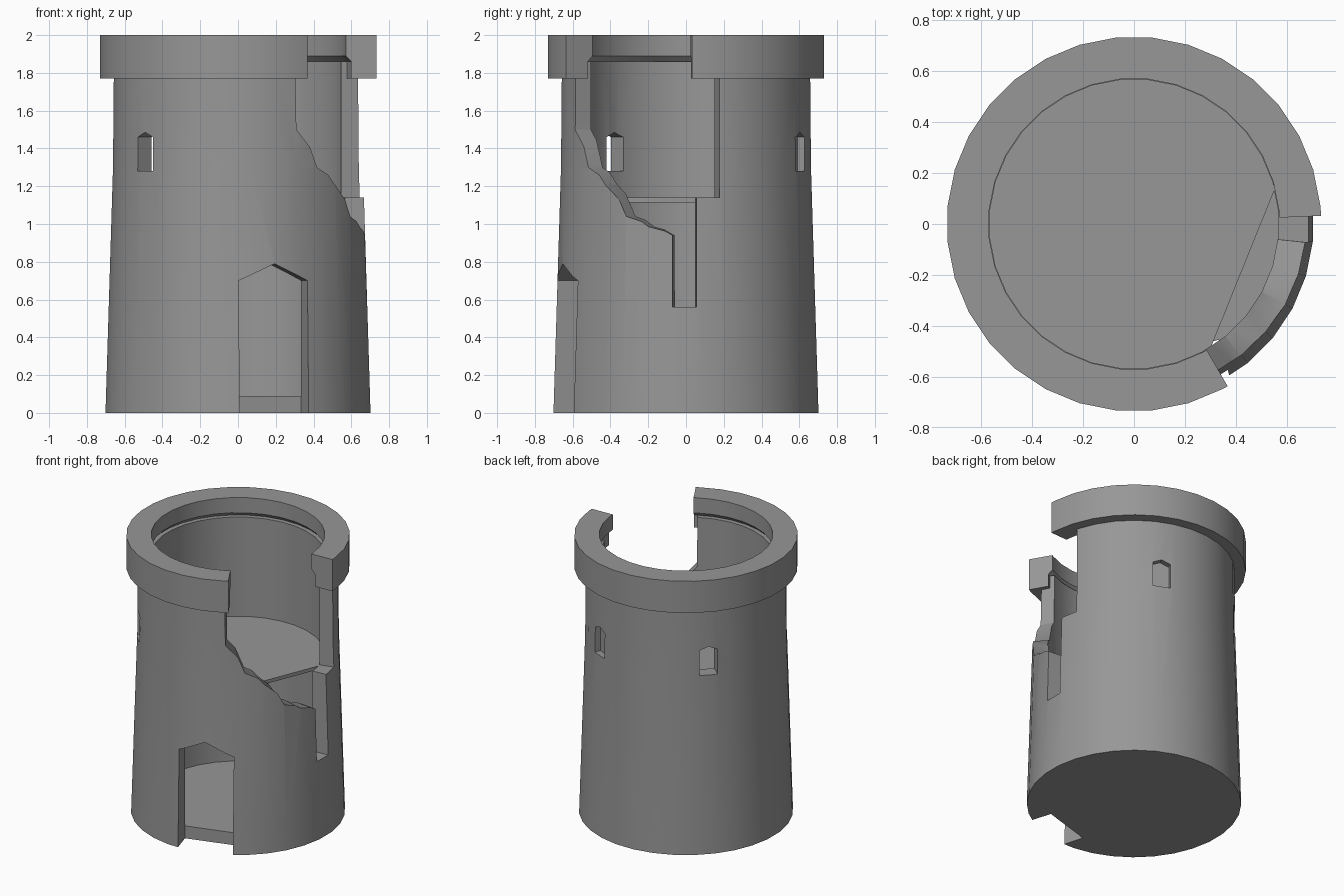
import bpy, bmesh
from math import sin, cos, radians

if "Cube" in bpy.data.objects:
    bpy.data.objects.remove(bpy.data.objects["Cube"])

SIDES = 32
STEP = 360 / SIDES

# Dark grey stone
stone = bpy.data.materials.new("stone")
stone.diffuse_color = (.31, .31, .31, 1)
stone.use_nodes = True
stone.node_tree.nodes["Principled BSDF"].inputs["Base Color"].default_value = stone.diffuse_color


def polar(r, az, z):
    a = radians(az)
    return (r * cos(a), r * sin(a), z)


def finish(name, bm, cutter=False):
    bmesh.ops.remove_doubles(bm, verts=bm.verts[:], dist=1e-5)
    bmesh.ops.recalc_face_normals(bm, faces=bm.faces[:])
    me = bpy.data.meshes.new(name)
    bm.to_mesh(me)
    bm.free()
    me.materials.append(stone)
    ob = bpy.data.objects.new(name, me)
    bpy.context.collection.objects.link(ob)
    ob.hide_render = cutter
    return ob


def sweep(name, sections, cutter=False):
    """Skin a chain of matching closed cross-sections, capped at both ends."""
    bm = bmesh.new()
    rows = [[bm.verts.new(p) for p in s] for s in sections]
    n = len(rows[0])
    for a, b in zip(rows, rows[1:]):
        for i in range(n):
            j = (i + 1) % n
            bm.faces.new((a[i], a[j], b[j], b[i]))
    bm.faces.new(rows[0])
    bm.faces.new(rows[-1])
    return finish(name, bm, cutter)


def arch_cutter(name, az, half, z0, z1, peak, d0, d1):
    """Pointed opening facing outward at the given azimuth."""
    a = radians(az)
    outline = [(-half, z0), (half, z0), (half, z1), (0, peak), (-half, z1)]
    secs = [[(d * cos(a) - t * sin(a), d * sin(a) + t * cos(a), z)
             for t, z in outline] for d in (d0, d1)]
    return sweep(name, secs, cutter=True)


def cut(ob, cutters):
    bpy.context.view_layer.objects.active = ob
    for c in cutters:
        m = ob.modifiers.new("cut", 'BOOLEAN')
        m.operation = 'DIFFERENCE'
        m.solver = 'EXACT'
        m.object = c
        bpy.ops.object.modifier_apply(modifier=m.name)
        bpy.data.objects.remove(c)


def smooth(ob):
    bpy.ops.object.select_all(action='DESELECT')
    ob.select_set(True)
    bpy.context.view_layer.objects.active = ob
    bpy.ops.object.shade_smooth_by_angle(angle=radians(30))


# Tower wall with ground floor
profile = [(.705, 0), (.665, 1.3), (.66, 1.86), (.568, 1.86), (.568, .09)]
azimuths = [STEP * (k + .5) for k in range(SIDES)]
tower = sweep("tower_wall", [[polar(r, az, z) for az in azimuths] for r, z in profile])

# Door and windows (the right rear window is a blind recess)
cutters = [arch_cutter("door_cutter", -73.5, .19, -.1, .70, .79, .53, .9)]
for az, depth in ((66, .62), (138, .45), (222, .45)):
    cutters.append(arch_cutter("window_cutter", az, .06, 1.28, 1.46, 1.485, depth, .9))

# Ragged breach: azimuth and lower edge height
breach = [(-62.6, 1.77), (-62.2, 1.5), (-51, 1.3), (-40, 1.21), (-28, 1.04),
          (-17, .985), (-6.1, .94), (-6, .56), (4.7, .56), (4.8, 1.14), (15.5, 1.14)]
cutters.append(sweep("breach_cutter", [
    [polar(.42, az, z), polar(.95, az, z), polar(.95, az, 2.2), polar(.42, az, 2.2)]
    for az, z in breach], cutter=True))
cut(tower, cutters)
smooth(tower)

# Broken top collar
arc = [2.5] + [a for a in azimuths if 2.5 < a < 300] + [300]
section = [(.735, 1.77), (.735, 2), (.571, 2), (.571, 1.89), (.60, 1.86), (.60, 1.77)]
collar = sweep("top_collar", [[polar(r, az, z) for r, z in section] for az in arc])
smooth(collar)

# Upper floor, broken off along a straight chord
rim = [14] + [a for a in azimuths if 14 < a < 302] + [302]
upper_floor = sweep("upper_floor", [[polar(.57, az, z) for az in rim] for z in (1.115, 1.14)])
